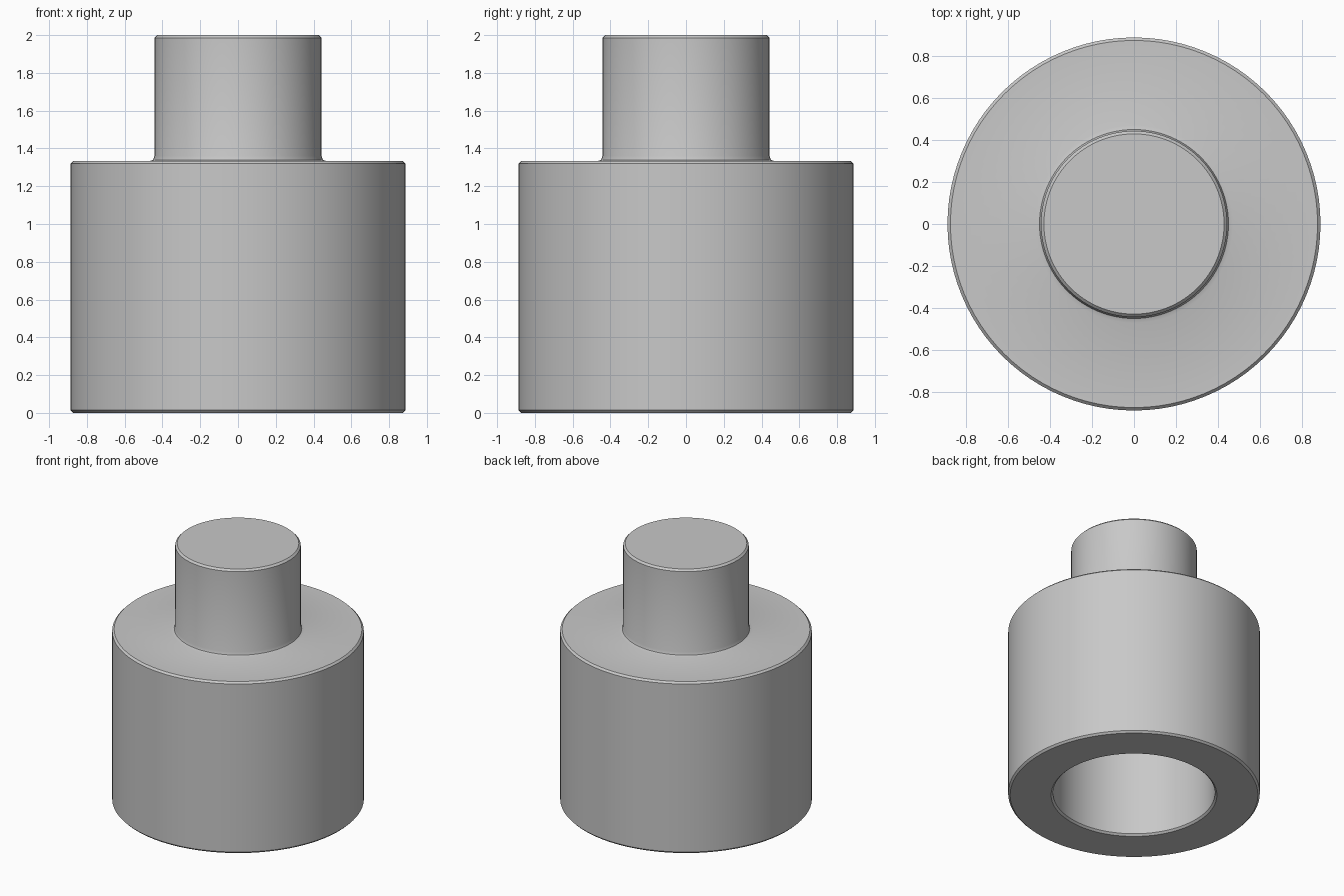
import bpy, bmesh, math
from mathutils import Matrix

cube = bpy.data.objects.get("Cube")
if cube:
    bpy.data.objects.remove(cube, do_unlink=True)

# Single plain grey
grey = bpy.data.materials.new("light_grey")
grey.use_nodes = True
colour = (0.58, 0.58, 0.58, 1)
grey.diffuse_color = colour
grey.node_tree.nodes["Principled BSDF"].inputs["Base Color"].default_value = colour


def lathe(name, profile, segments):
    """Spin a radius/height profile around z into a closed solid."""
    bm = bmesh.new()
    verts = [bm.verts.new((r, 0, z)) for r, z in profile]
    edges = [bm.edges.new(pair) for pair in zip(verts, verts[1:])]
    bmesh.ops.spin(bm, geom=verts + edges, cent=(0, 0, 0), axis=(0, 0, 1),
                   angle=math.tau, steps=segments, use_merge=True)
    bmesh.ops.remove_doubles(bm, verts=bm.verts, dist=0.0001)
    bmesh.ops.recalc_face_normals(bm, faces=bm.faces)
    mesh = bpy.data.meshes.new(name)
    bm.to_mesh(mesh)
    bm.free()
    mesh.materials.append(grey)
    obj = bpy.data.objects.new(name, mesh)
    bpy.context.collection.objects.link(obj)
    bpy.ops.object.select_all(action="DESELECT")
    obj.select_set(True)
    bpy.context.view_layer.objects.active = obj
    bpy.ops.object.shade_smooth_by_angle(angle=math.radians(30))
    return obj


body, stem, bore = 0.886, 0.442, 0.57
shoulder, top, depth = 1.333, 2.0, 0.89
soft = 0.014

# Stepped plug: blind bore, wide body, filleted shoulder, narrow stem
lathe("stepped_plug", [
    (0, depth), (bore, depth),
    (bore, soft), (bore + soft, 0),
    (body - soft, 0), (body, soft),
    (body, shoulder - soft), (body - soft, shoulder),
    (stem + soft * 2, shoulder), (stem + soft / 2, shoulder + soft / 2),
    (stem, shoulder + soft * 2),
    (stem, top - soft), (stem - soft, top), (0, top),
], 96)
